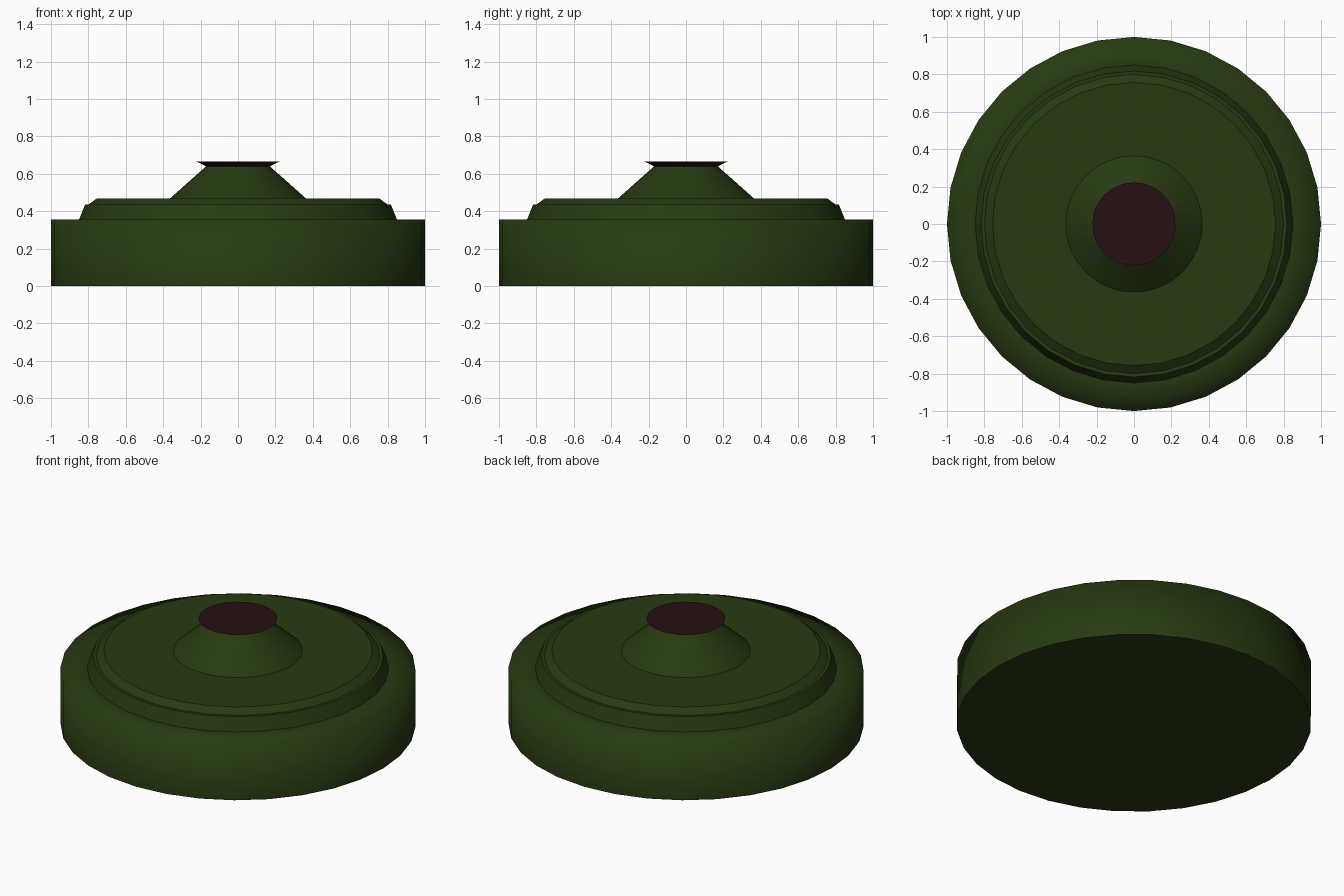
import bpy
import bmesh
from math import cos, sin, tau

cube = bpy.data.objects.get("Cube")
if cube:
    bpy.data.objects.remove(cube, do_unlink=True)

SIDES = 32


def make_material(name, rgb):
    mat = bpy.data.materials.new(name)
    mat.use_nodes = True
    mat.diffuse_color = (*rgb, 1)
    mat.node_tree.nodes["Principled BSDF"].inputs["Base Color"].default_value = (*rgb, 1)
    return mat


def lathe(name, profile, mat, soft_rings=(), bottom=False, top=False):
    """Spin (radius, height) points about z; rings are sharp unless listed as soft."""
    bm = bmesh.new()
    rings = [[bm.verts.new((r * cos(tau * i / SIDES), r * sin(tau * i / SIDES), z))
              for i in range(SIDES)] for r, z in profile]
    for low, high in zip(rings, rings[1:]):
        for i in range(SIDES):
            j = (i + 1) % SIDES
            bm.faces.new((low[i], low[j], high[j], high[i]))
    if bottom:
        bm.faces.new(rings[0][::-1])
    if top:
        bm.faces.new(rings[-1])
    for face in bm.faces:
        face.smooth = True
    for k, ring in enumerate(rings):
        for i in range(SIDES):
            edge = bm.edges.get((ring[i], ring[(i + 1) % SIDES]))
            edge.smooth = k in soft_rings
    mesh = bpy.data.meshes.new(name)
    bm.to_mesh(mesh)
    bm.free()
    mesh.materials.append(mat)
    obj = bpy.data.objects.new(name, mesh)
    bpy.context.collection.objects.link(obj)
    return obj


green = make_material("dark olive green", (0.020, 0.043, 0.006))
maroon = make_material("dark maroon", (0.020, 0.005, 0.006))

# Wide drum with a softly shaded upper rim
lathe("drum_body", [(1, 0), (1, 0.355), (0.85, 0.355)], green, soft_rings=(1,), bottom=True)

# Raised lid with a stepped, bevelled edge
lathe("stepped_lid", [(0.85, 0.355), (0.818, 0.435), (0.80, 0.435),
                      (0.757, 0.467), (0.365, 0.467)], green)

# Central cone
lathe("neck_cone", [(0.365, 0.467), (0.17, 0.64)], green)

# Flared pressure cap
lathe("pressure_cap", [(0.17, 0.64), (0.222, 0.665)], maroon, top=True)
